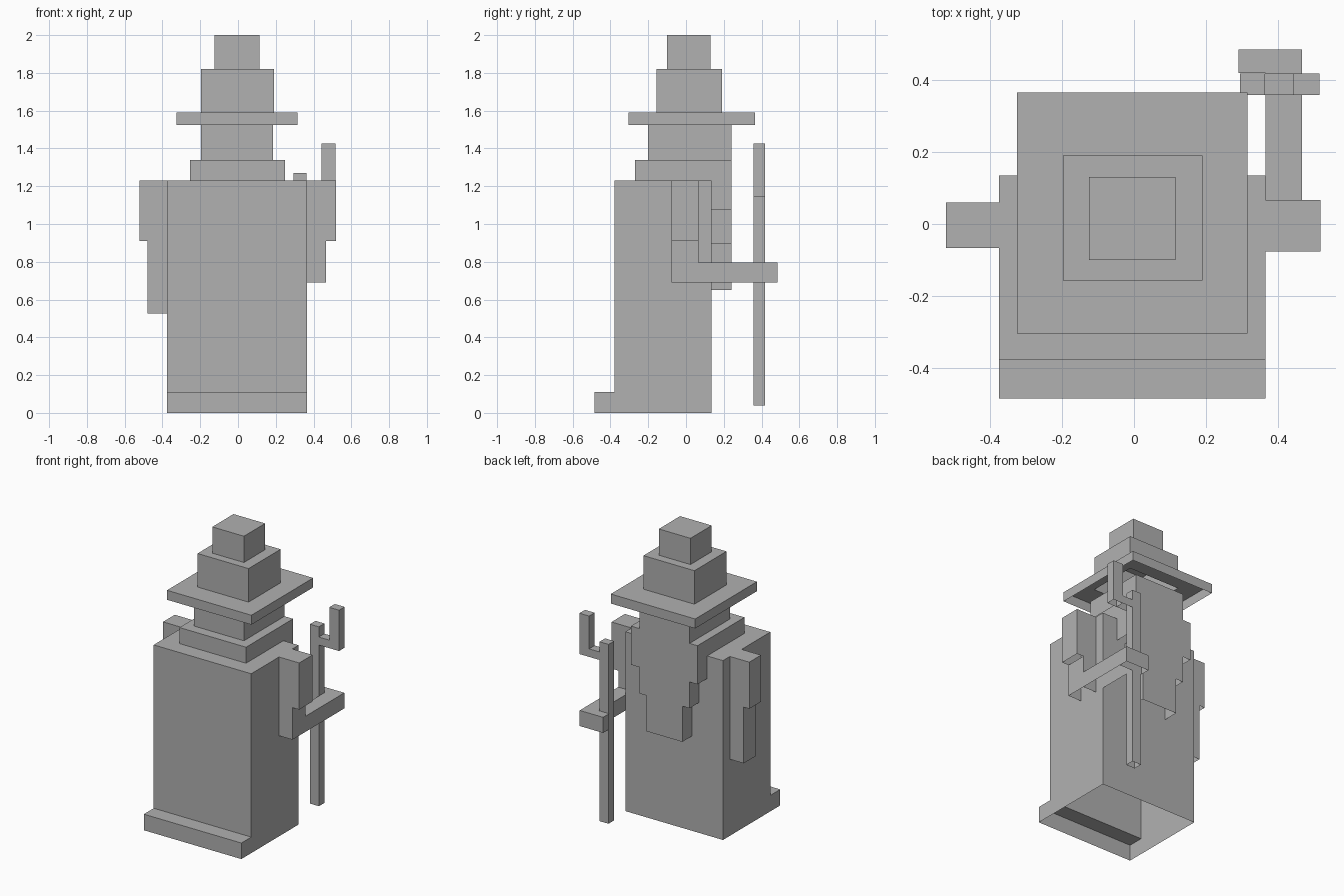
import bpy
import bmesh

cube = bpy.data.objects.get("Cube")
if cube:
    bpy.data.objects.remove(cube, do_unlink=True)

GREY = (0.44, 0.44, 0.44, 1.0)
stone = bpy.data.materials.new("plain grey")
stone.use_nodes = True
stone.diffuse_color = GREY
stone.node_tree.nodes["Principled BSDF"].inputs["Base Color"].default_value = GREY


def shell(name, levels):
    """Stack rectangles ((x0, x1), (y0, y1), z) into a shell open at the bottom."""
    bm = bmesh.new()
    rings = []
    for (x0, x1), (y0, y1), z in levels:
        corners = ((x0, y0), (x1, y0), (x1, y1), (x0, y1))
        rings.append([bm.verts.new((x, y, z)) for x, y in corners])
    for low, high in zip(rings, rings[1:]):
        for i in range(4):
            j = (i + 1) % 4
            bm.faces.new((low[i], low[j], high[j], high[i]))
    bm.faces.new(rings[-1])
    # steps on one side only leave empty slivers on the others
    slivers = [f for f in bm.faces if f.calc_area() < 1e-6]
    bmesh.ops.delete(bm, geom=slivers, context='FACES')
    bmesh.ops.remove_doubles(bm, verts=bm.verts[:], dist=1e-5)
    mesh = bpy.data.meshes.new(name)
    bm.to_mesh(mesh)
    bm.free()
    mesh.materials.append(stone)
    obj = bpy.data.objects.new(name, mesh)
    bpy.context.scene.collection.objects.link(obj)
    return obj


def box(name, x, y, z):
    return shell(name, [(x, y, z[0]), (x, y, z[1])])


# Robe with a low train on the -y side
robe_x, robe_y, train_y = (-0.375, 0.365), (-0.378, 0.135), (-0.485, 0.135)
shell("robe", [(robe_x, train_y, 0), (robe_x, train_y, 0.11),
               (robe_x, robe_y, 0.11), (robe_x, robe_y, 1.23)])

# Hair, head and tiered beard
box("hair", (-0.255, 0.25), (-0.27, 0.135), (1.23, 1.34))
box("head", (-0.195, 0.185), (-0.2, 0.24), (1.34, 1.525))
beard_y = (0.135, 0.24)
box("beard_top", (-0.255, 0.25), beard_y, (1.075, 1.34))
box("beard_middle", (-0.195, 0.185), beard_y, (0.895, 1.075))
box("beard_tip", (-0.14, 0.13), beard_y, (0.65, 0.895))

# Stepped hat
brim = ((-0.325, 0.315), (-0.305, 0.365))
crown = ((-0.197, 0.19), (-0.157, 0.19))
tip = ((-0.125, 0.115), (-0.1, 0.13))
shell("hat", [(*brim, 1.525), (*brim, 1.59), (*crown, 1.59),
              (*crown, 1.82), (*tip, 1.82), (*tip, 2.0)])

# Right arm hangs down
arm_y = (-0.067, 0.06)
box("right_sleeve", (-0.522, -0.375), arm_y, (0.91, 1.23))
box("right_forearm", (-0.48, -0.375), arm_y, (0.525, 0.91))

# Left arm reaches forward and holds the staff
arm_y = (-0.077, 0.067)
fore_x = (0.365, 0.467)
box("left_sleeve", (0.365, 0.518), arm_y, (0.91, 1.23))
box("left_elbow", fore_x, arm_y, (0.69, 0.91))
box("left_forearm", fore_x, (0.067, 0.42), (0.69, 0.797))
box("left_hand", (0.29, 0.467), (0.42, 0.485), (0.69, 0.797))

# Staff with a hooked top
staff_y = (0.358, 0.418)
box("staff_pole", (0.295, 0.363), staff_y, (0.04, 1.27))
box("staff_crossbar", (0.363, 0.442), staff_y, (1.145, 1.2))
box("staff_hook", (0.442, 0.516), staff_y, (1.145, 1.425))
